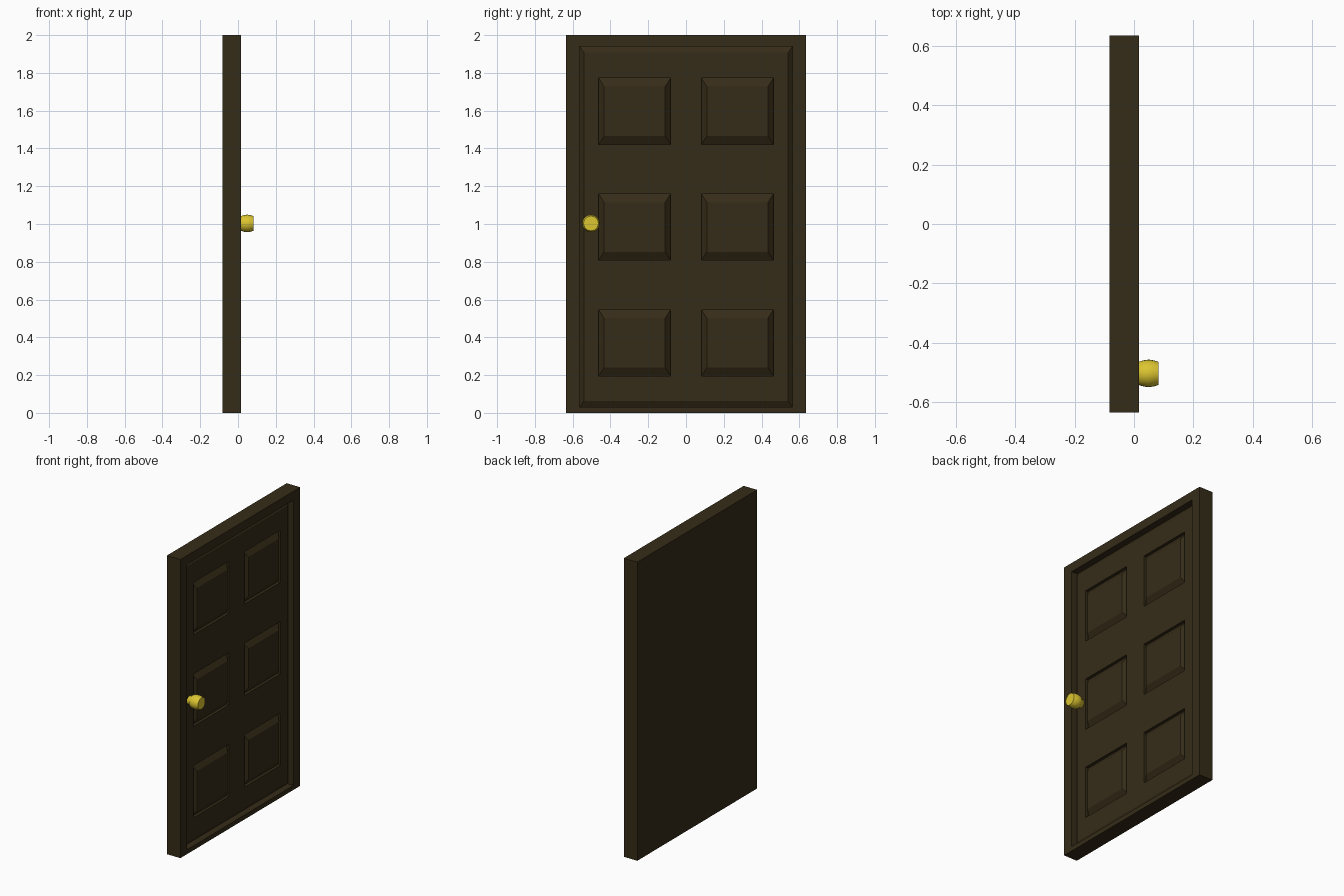
import bpy, bmesh, math
from mathutils import Matrix

if "Cube" in bpy.data.objects:
    bpy.data.objects.remove(bpy.data.objects["Cube"])

def material(name, rgb):
    m = bpy.data.materials.new(name)
    m.diffuse_color = (*rgb, 1)
    m.use_nodes = True
    m.node_tree.nodes["Principled BSDF"].inputs["Base Color"].default_value = m.diffuse_color
    return m

WOOD = material("dark_wood", (0.036, 0.025, 0.009))
BRASS = material("brass", (0.72, 0.56, 0.03))

def block(name, x0, x1, y0, y1, z0, z1, iy=0, iz=0):
    """Box facing +x whose front is inset by iy, iz (a chamfered panel)."""
    bm = bmesh.new()
    bmesh.ops.create_cube(bm, size=1)
    for v in bm.verts:
        front = v.co.x > 0
        dy, dz = (iy, iz) if front else (0, 0)
        v.co = (x1 if front else x0,
                y1 - dy if v.co.y > 0 else y0 + dy,
                z1 - dz if v.co.z > 0 else z0 + dz)
    me = bpy.data.meshes.new(name)
    bm.to_mesh(me)
    bm.free()
    ob = bpy.data.objects.new(name, me)
    bpy.context.collection.objects.link(ob)
    me.materials.append(WOOD)
    return ob

def cut(ob, cutter):
    mod = ob.modifiers.new("cut", "BOOLEAN")
    mod.operation, mod.solver, mod.object = "DIFFERENCE", "EXACT", cutter
    bpy.context.view_layer.objects.active = ob
    bpy.ops.object.modifier_apply(modifier=mod.name)
    bpy.data.objects.remove(cutter)

BACK, FRONT = -0.083, 0.017
LEAF = FRONT - 0.025      # door leaf face, set back from the frame
FLOOR = LEAF - 0.02       # bottom of the grooves

# surround with a rectangular opening
frame = block("door_frame", BACK, FRONT, -0.634, 0.634, 0, 2)
cut(frame, block("opening", FLOOR, 0.1, -0.563, 0.563, 0.03, 1.94))

# chamfered leaf with six pockets, each holding a raised field
leaf = block("door_leaf", FLOOR, LEAF, -0.563, 0.563, 0.03, 1.94, 0.022, 0.033)
for row, zc in enumerate((0.371, 0.984, 1.597)):
    for side in (-1, 1):
        yc = side * 0.272
        area = (yc - 0.19, yc + 0.19, zc - 0.175, zc + 0.175)
        cut(leaf, block("pocket", FLOOR - 0.01, 0.1, *area))
        block(f"panel_{row}_{'left' if side < 0 else 'right'}",
              FLOOR, LEAF + 0.008, *area, 0.028, 0.044)

# round knob: a lathed profile of (x, radius)
profile = [(LEAF - 0.005, 0.026), (0.008, 0.03), (0.018, 0.040), (0.032, 0.044),
           (0.05, 0.0465), (0.066, 0.044), (0.082, 0.039), (0.0825, 0.0)]
bm = bmesh.new()
verts = [bm.verts.new((x, r, 0)) for x, r in profile]
edges = [bm.edges.new(p) for p in zip(verts, verts[1:])]
bmesh.ops.spin(bm, geom=verts + edges, cent=(0, 0, 0), axis=(1, 0, 0),
               angle=math.tau, steps=24)
bmesh.ops.remove_doubles(bm, verts=bm.verts, dist=1e-5)
bmesh.ops.recalc_face_normals(bm, faces=bm.faces)
bmesh.ops.transform(bm, matrix=Matrix.Translation((0, -0.503, 1.003)), verts=bm.verts)
me = bpy.data.meshes.new("knob")
bm.to_mesh(me)
bm.free()
me.materials.append(BRASS)
knob = bpy.data.objects.new("knob", me)
bpy.context.collection.objects.link(knob)
bpy.ops.object.select_all(action="DESELECT")
knob.select_set(True)
bpy.context.view_layer.objects.active = knob
bpy.ops.object.shade_smooth_by_angle(angle=math.radians(50))
